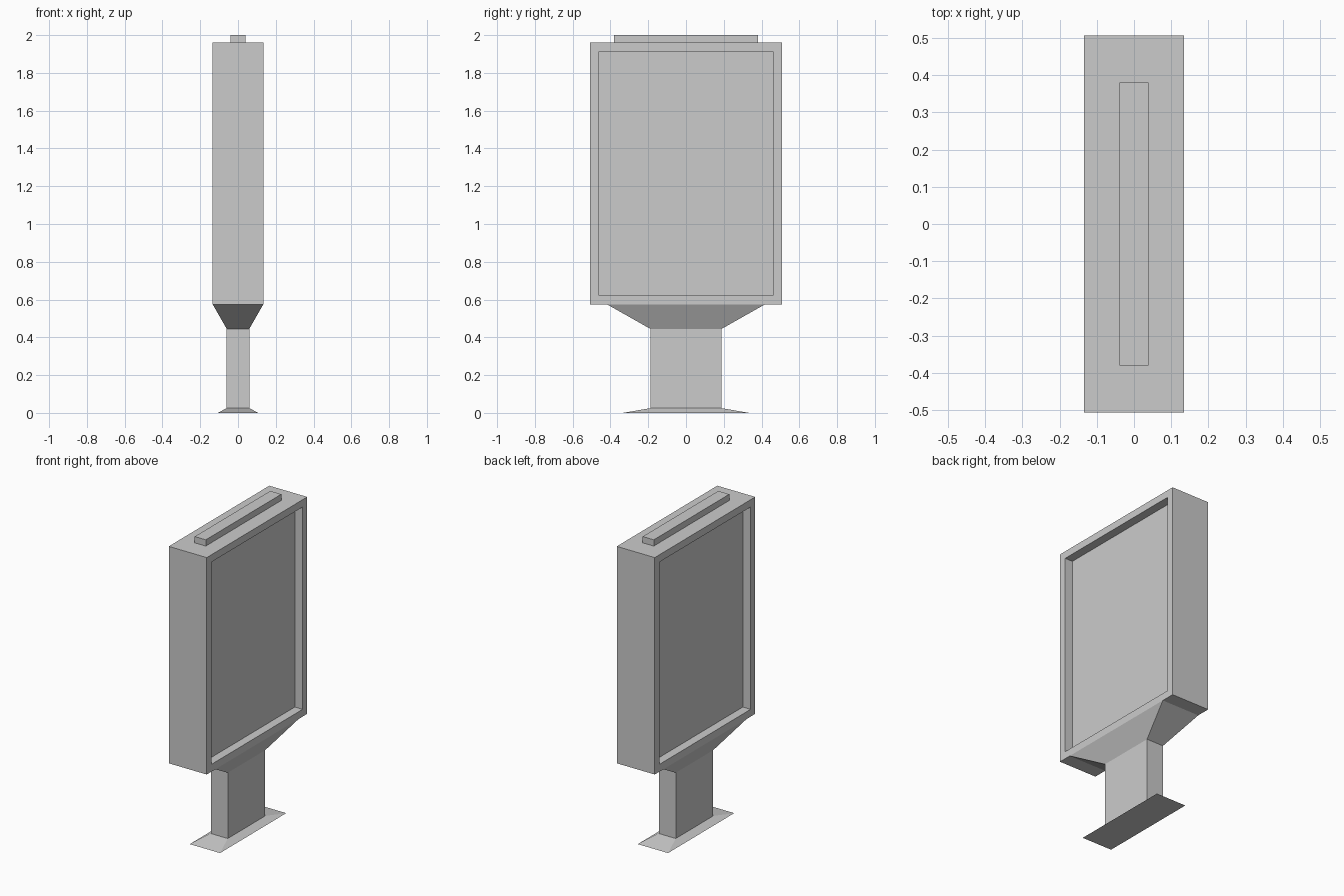
import bpy, bmesh
from mathutils import Vector

if "Cube" in bpy.data.objects:
    bpy.data.objects.remove(bpy.data.objects["Cube"])


def finish(name, bm):
    bmesh.ops.recalc_face_normals(bm, faces=bm.faces)
    mesh = bpy.data.meshes.new(name)
    bm.to_mesh(mesh)
    bm.free()
    obj = bpy.data.objects.new(name, mesh)
    bpy.context.collection.objects.link(obj)
    return obj


def loft(rings):
    """Stack rectangles given as (half x, half y, z) into a closed solid."""
    bm = bmesh.new()
    loops = [[bm.verts.new((sx * hx, sy * hy, z))
              for sx, sy in ((-1, -1), (1, -1), (1, 1), (-1, 1))]
             for hx, hy, z in rings]
    for a, b in zip(loops, loops[1:]):
        for i in range(4):
            j = (i + 1) % 4
            bm.faces.new((a[i], a[j], b[j], b[i]))
    bm.faces.new(loops[0][::-1])
    bm.faces.new(loops[-1])
    bmesh.ops.recalc_face_normals(bm, faces=bm.faces)
    return bm


# Display case with a recessed poster panel on both broad sides
bm = loft([(0.134, 0.507, 0.575), (0.134, 0.507, 1.96)])
bm.normal_update()
for face in [f for f in bm.faces if abs(f.normal.x) > 0.9]:
    side = 1 if face.normal.x > 0 else -1
    bmesh.ops.inset_region(bm, faces=[face], thickness=0.066)
    inner = bmesh.ops.extrude_discrete_faces(bm, faces=[face])["faces"][0]
    bmesh.ops.translate(bm, verts=inner.verts, vec=Vector((-side * 0.055, 0, 0)))
finish("display_case", bm)

# Pedestal: flared foot, straight post, flared collar
finish("pedestal", loft([(0.107, 0.334, 0.0), (0.06, 0.189, 0.025),
                         (0.06, 0.189, 0.445), (0.134, 0.419, 0.575)]))

# Raised strip on the roof
finish("top_strip", loft([(0.039, 0.381, 1.96), (0.039, 0.381, 2.0)]))
